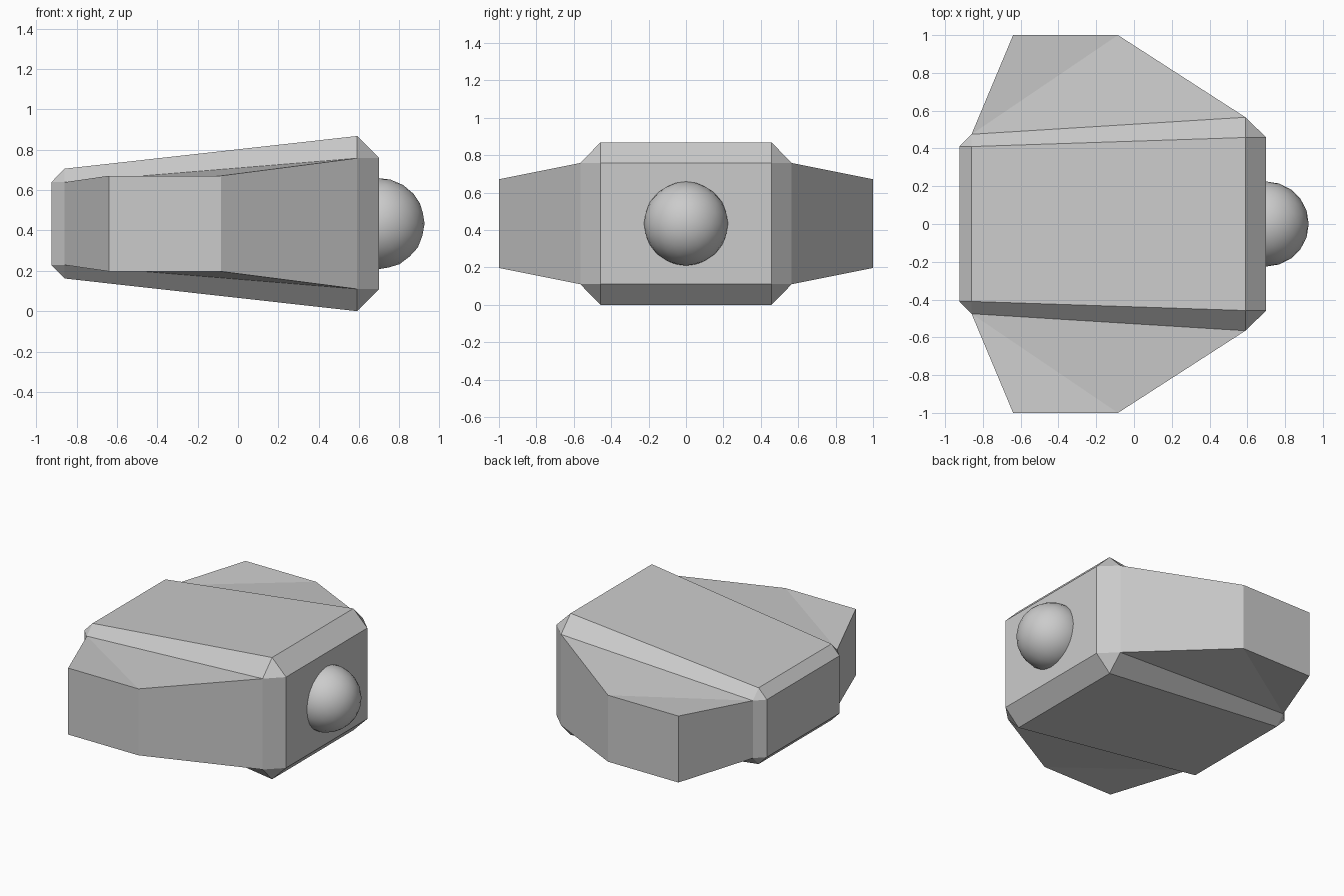
import bpy, bmesh
from math import radians

cube = bpy.data.objects.get("Cube")
if cube:
    bpy.data.objects.remove(cube, do_unlink=True)

MID_Z = 0.434          # height of the horizontal symmetry plane
SIGNS = (-1, 1)

grey = bpy.data.materials.new("plain grey")
grey.use_nodes = True
grey.diffuse_color = (0.6, 0.6, 0.6, 1)
grey.node_tree.nodes["Principled BSDF"].inputs["Base Color"].default_value = (0.6, 0.6, 0.6, 1)


def finish(bm, name):
    bmesh.ops.recalc_face_normals(bm, faces=bm.faces[:])
    mesh = bpy.data.meshes.new(name)
    bm.to_mesh(mesh)
    bm.free()
    mesh.materials.append(grey)
    obj = bpy.data.objects.new(name, mesh)
    bpy.context.collection.objects.link(obj)
    return obj


# Body: tapered block with every edge chamfered
# Each end: cap x, shoulder x, flat half width, full half width, flat half height, full half height
body_ends = [(-0.925, -0.86, 0.41, 0.475, 0.205, 0.272),
             (0.70, 0.59, 0.458, 0.565, 0.324, 0.434)]
bm = bmesh.new()
for cap, shoulder, flat_y, full_y, flat_z, full_z in body_ends:
    for sy in SIGNS:
        for sz in SIGNS:
            for x, y, z in ((cap, flat_y, flat_z), (shoulder, full_y, flat_z),
                            (shoulder, flat_y, full_z)):
                bm.verts.new((x, sy * y, MID_Z + sz * z))
bmesh.ops.convex_hull(bm, input=bm.verts[:])
bmesh.ops.dissolve_limit(bm, angle_limit=radians(2), verts=bm.verts[:], edges=bm.edges[:])
finish(bm, "body")

# Wings: wedges from the body sides to a narrow outer face
# Outline points: x, distance from centre line, half height
outline = [(-0.86, 0.475, 0.205), (0.59, 0.565, 0.324),
           (-0.085, 1.0, 0.237), (-0.64, 1.0, 0.237)]
for name, side in (("right_wing", -1), ("left_wing", 1)):
    bm = bmesh.new()
    low, high = ([bm.verts.new((x, side * y, MID_Z + sz * h)) for x, y, h in outline]
                 for sz in SIGNS)
    for ring in (low, high):
        bm.faces.new((ring[0], ring[1], ring[2]))
        bm.faces.new((ring[0], ring[2], ring[3]))
    for i in range(4):
        j = (i + 1) % 4
        bm.faces.new((low[i], low[j], high[j], high[i]))
    finish(bm, name)

# Round knob half sunk into the large end
bm = bmesh.new()
bmesh.ops.create_icosphere(bm, subdivisions=3, radius=0.225)
bmesh.ops.translate(bm, verts=bm.verts[:], vec=(0.70, 0, MID_Z))
for face in bm.faces:
    face.smooth = True
finish(bm, "end_knob")
